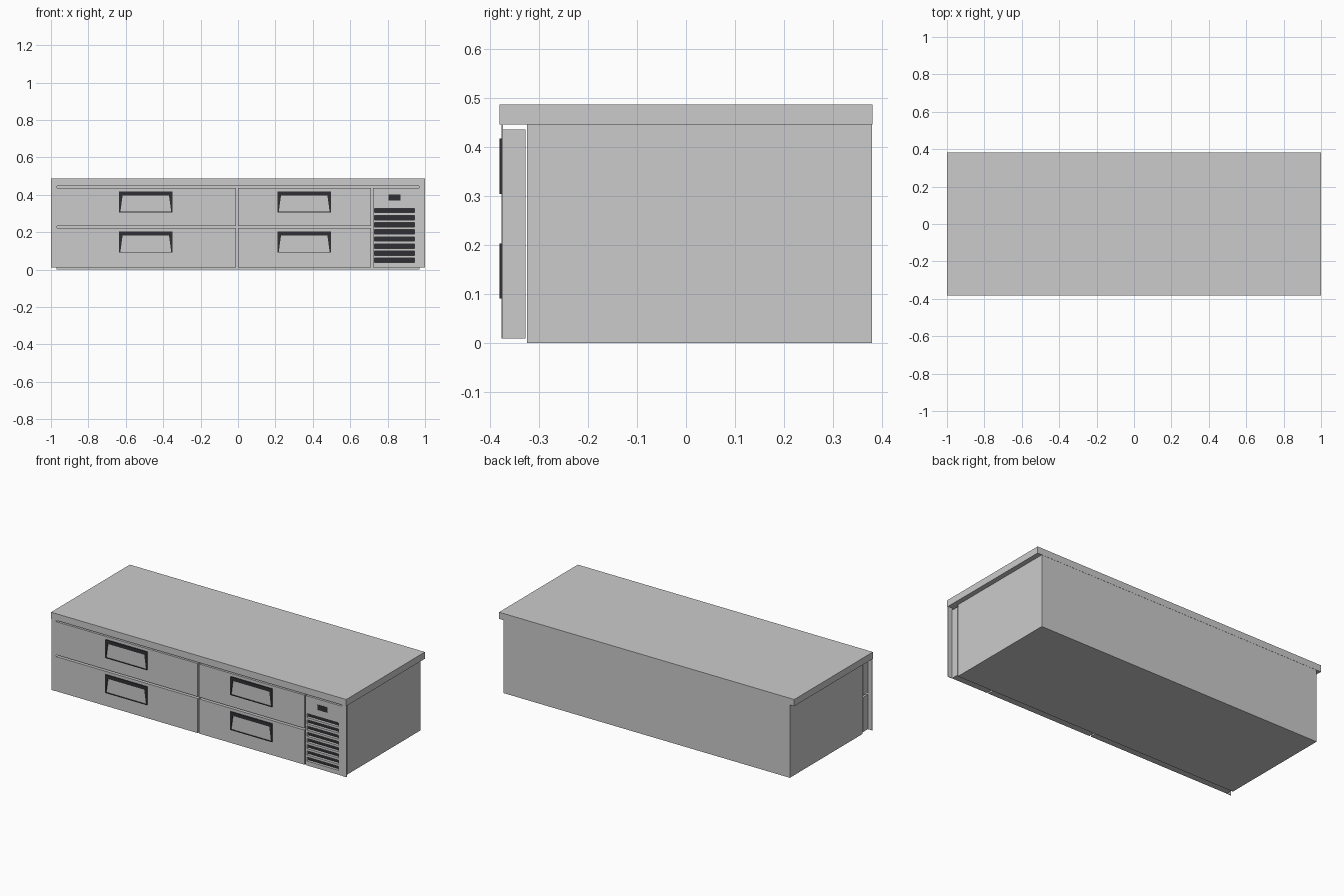
import bpy, bmesh
from mathutils import Matrix, Vector

if "Cube" in bpy.data.objects:
    bpy.data.objects.remove(bpy.data.objects["Cube"])

dark = bpy.data.materials.new("dark_plastic")
dark.diffuse_color = (0.03, 0.028, 0.033, 1)
dark.use_nodes = True
dark.node_tree.nodes["Principled BSDF"].inputs["Base Color"].default_value = dark.diffuse_color


def boxes(name, specs, mat=None):
    """One object from boxes given as (x0, x1, y0, y1, z0, z1)."""
    bm = bmesh.new()
    for x0, x1, y0, y1, z0, z1 in specs:
        centre = Vector(((x0 + x1) / 2, (y0 + y1) / 2, (z0 + z1) / 2))
        size = Matrix.Diagonal((x1 - x0, y1 - y0, z1 - z0, 1))
        bmesh.ops.create_cube(bm, size=1, matrix=Matrix.Translation(centre) @ size)
    return finish(name, bm, mat)


def finish(name, bm, mat=None):
    mesh = bpy.data.meshes.new(name)
    bmesh.ops.recalc_face_normals(bm, faces=bm.faces)
    bm.to_mesh(mesh)
    bm.free()
    ob = bpy.data.objects.new(name, mesh)
    bpy.context.collection.objects.link(ob)
    if mat:
        mesh.materials.append(mat)
    return ob


def handle(name, x0, x1, z0, z1):
    """Hooded pull: a frame with thick top and tapering sides."""
    outer = [(x0, z0), (x1, z0), (x1, z1), (x0, z1)]
    inner = [(x0 + .006, z0 + .004), (x1 - .006, z0 + .004),
             (x1 - .018, z1 - .022), (x0 + .018, z1 - .022)]
    bm = bmesh.new()
    rings = [[bm.verts.new((x, y, z)) for x, z in loop]
             for loop, y in ((outer, -.3805), (inner, -.3805), (inner, -.374), (outer, -.374))]
    for k in range(4):
        a, b = rings[k], rings[(k + 1) % 4]
        for i in range(4):
            j = (i + 1) % 4
            bm.faces.new((a[i], a[j], b[j], b[i]))
    return finish(name, bm, dark)


# Cabinet body and worktop
boxes("cabinet_body", [(-.97, .97, -.325, .38, 0, .447)])
boxes("worktop", [(-1, 1, -.381, .381, .447, .488)])

# Thin front stiles overhanging the body at each end
for side, x0 in (("left", -1), ("right", .969)):
    boxes(f"{side}_stile", [(x0, x0 + .031, -.377, -.374, .01, .447)])

# Four drawers with pulls
FRONT, BACK = -.3755, -.328
for col, x0, x1, hx in (("left", -.97, -.01, -.635), ("right", 0, .712, .212)):
    for row, z0, z1, hz in (("lower", .01, .222, .091), ("upper", .233, .436, .305)):
        boxes(f"{row}_{col}_drawer", [(x0, x1, FRONT, BACK, z0, z1)])
        handle(f"{row}_{col}_handle", hx, hx + .284, hz, hz + .113)

# Vent panel with eight cut slots and a dark lining behind them
panel = boxes("vent_panel", [(.722, .97, FRONT, BACK, .01, .436)])
zs = [.049 + i * .0381 for i in range(8)]
cutter = boxes("slot_cutter", [(.73, .944, -.40, -.357, z - .012, z + .012) for z in zs])
cutter.hide_render = True
cutter.hide_set(True)
mod = panel.modifiers.new("slots", 'BOOLEAN')
mod.operation = 'DIFFERENCE'
mod.solver = 'EXACT'
mod.object = cutter
boxes("slot_lining", [(.73, .944, -.359, -.356, z - .012, z + .012) for z in zs], dark)

# Temperature display
boxes("display", [(.804, .87, -.377, -.374, .37, .402)], dark)
